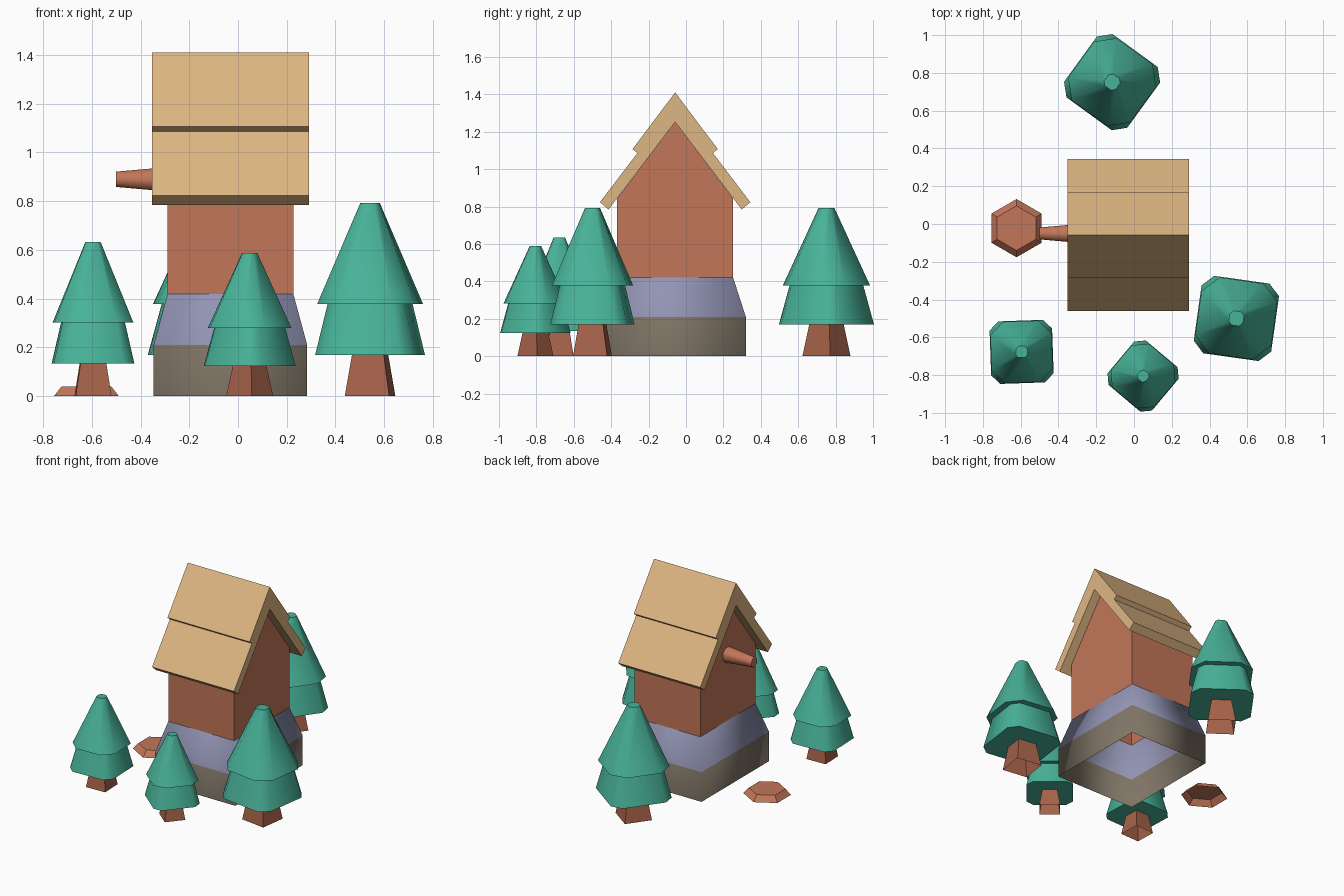
import bpy, bmesh, math
from mathutils import Matrix, Vector

if "Cube" in bpy.data.objects:
    bpy.data.objects.remove(bpy.data.objects["Cube"])


def material(name, rgb):
    m = bpy.data.materials.new(name)
    lin = [((c / 255 + 0.055) / 1.055) ** 2.4 for c in rgb]
    m.diffuse_color = (*lin, 1)
    m.use_nodes = True
    m.node_tree.nodes["Principled BSDF"].inputs["Base Color"].default_value = m.diffuse_color
    return m


TAN = material("roof tan", (222, 182, 130))
CLAY = material("clay wall", (194, 118, 88))
BLUE = material("slate blue", (146, 148, 180))
STONE = material("stone grey", (126, 116, 101))
GREEN = material("pine green", (72, 178, 152))
BARK = material("bark brown", (166, 98, 73))


def rect(hx, hy, z):
    return [(-hx, -hy, z), (hx, -hy, z), (hx, hy, z), (-hx, hy, z)]


def polygon(n, r, z, start=0.0):
    return [(r * math.cos(start + math.tau * i / n), r * math.sin(start + math.tau * i / n), z)
            for i in range(n)]


def chamfered(a, b, z):
    """Square of half width a whose flat sides have half length b."""
    return [(-b, -a, z), (b, -a, z), (a, -b, z), (a, b, z),
            (b, a, z), (-b, a, z), (-a, b, z), (-a, -b, z)]


def make_object(bm, name, mats, matrix):
    me = bpy.data.meshes.new(name)
    bm.to_mesh(me)
    bm.free()
    for m in mats:
        me.materials.append(m)
    ob = bpy.data.objects.new(name, me)
    ob.matrix_world = matrix
    bpy.context.collection.objects.link(ob)
    return ob


def loft(name, rings, mats, matrix, bottom=False, top=False, band_mats=None, smooth=None):
    bm = bmesh.new()
    vs = [[bm.verts.new(p) for p in ring] for ring in rings]
    n = len(vs[0])
    for k in range(len(vs) - 1):
        for i in range(n):
            j = (i + 1) % n
            f = bm.faces.new((vs[k][i], vs[k][j], vs[k + 1][j], vs[k + 1][i]))
            f.material_index = band_mats[k] if band_mats else 0
    if bottom:
        bm.faces.new(vs[0][::-1])
    if top:
        bm.faces.new(vs[-1])
    ob = make_object(bm, name, mats, matrix)
    if smooth:
        bpy.ops.object.select_all(action='DESELECT')
        ob.select_set(True)
        bpy.context.view_layer.objects.active = ob
        bpy.ops.object.shade_smooth_by_angle(angle=math.radians(smooth))
    return ob


HOUSE = Matrix.Translation((-0.031, -0.058, 0))

# open-bottomed foundation: stone skirt with a sloped slate band
loft("foundation", [rect(0.315, 0.378, 0), rect(0.315, 0.378, 0.21), rect(0.258, 0.31, 0.42)],
     [STONE, BLUE], HOUSE, band_mats=[0, 1], smooth=120)

# walls with a gable at each end, open below and closed by the roof above
bm = bmesh.new()
gable = [(-0.31, 0.42), (0.31, 0.42), (0.31, 0.843), (0, 1.252), (-0.31, 0.843)]
right = [bm.verts.new((0.258, y, z)) for y, z in gable]
left = [bm.verts.new((-0.258, y, z)) for y, z in gable]
bm.faces.new(right)
bm.faces.new(left[::-1])
bm.faces.new((right[2], right[1], left[1], left[2]))
bm.faces.new((right[0], right[4], left[4], left[0]))
make_object(bm, "walls", [CLAY], HOUSE)

# two-layer roof: mirrored stepped profile swept along x
half = [(0.228, 1.107), (0.202, 1.086), (0.402, 0.823), (0.356, 0.784)]
profile = ([(0, 1.41)] + [(-y, z) for y, z in half] + [(0, 1.252)] + half[::-1])
# rings in local xy, turned so that local z runs along world x
sweep = HOUSE @ Matrix(((0, 0, 1, 0), (1, 0, 0, 0), (0, 1, 0, 0), (0, 0, 0, 1)))
loft("roof", [[(y, z, x) for y, z in profile] for x in (-0.322, 0.322)],
     [TAN], sweep, bottom=True, top=True)

# tapered spout sticking out of the left wall
spout = Matrix.Translation((-0.28, -0.05, 0.89)) @ Matrix.Rotation(-math.pi / 2, 4, 'Y')
loft("spout", [polygon(8, 0.055, 0, math.pi / 8), polygon(8, 0.034, 0.22, math.pi / 8)],
     [CLAY], spout, top=True, smooth=50)

# low six-sided stump on the ground below the spout
loft("stump", [polygon(6, 0.154, 0, math.pi / 6), polygon(6, 0.118, 0.04, math.pi / 6)],
     [CLAY], Matrix.Translation((-0.622, -0.022, 0)), top=True)

# pine trees: x, y, turn in degrees, scale
trees = [(-0.595, -0.677, 2, 0.80), (0.048, -0.805, -40, 0.742),
         (-0.116, 0.751, -36, 1.0), (0.542, -0.50, -8, 1.0)]
for i, (x, y, turn, s) in enumerate(trees, 1):
    place = (Matrix.Translation((x, y, 0)) @ Matrix.Rotation(math.radians(turn), 4, 'Z')
             @ Matrix.Scale(s, 4))
    loft(f"tree_trunk_{i}", [rect(0.092, 0.092, 0), rect(0.066, 0.066, 0.169)], [BARK], place)
    loft(f"tree_crown_{i}",
         [chamfered(0.207, 0.148, 0.168), chamfered(0.16, 0.115, 0.378),
          chamfered(0.203, 0.117, 0.378), chamfered(0.038, 0.02, 0.792)],
         [GREEN], place, bottom=True, top=True, smooth=55)
